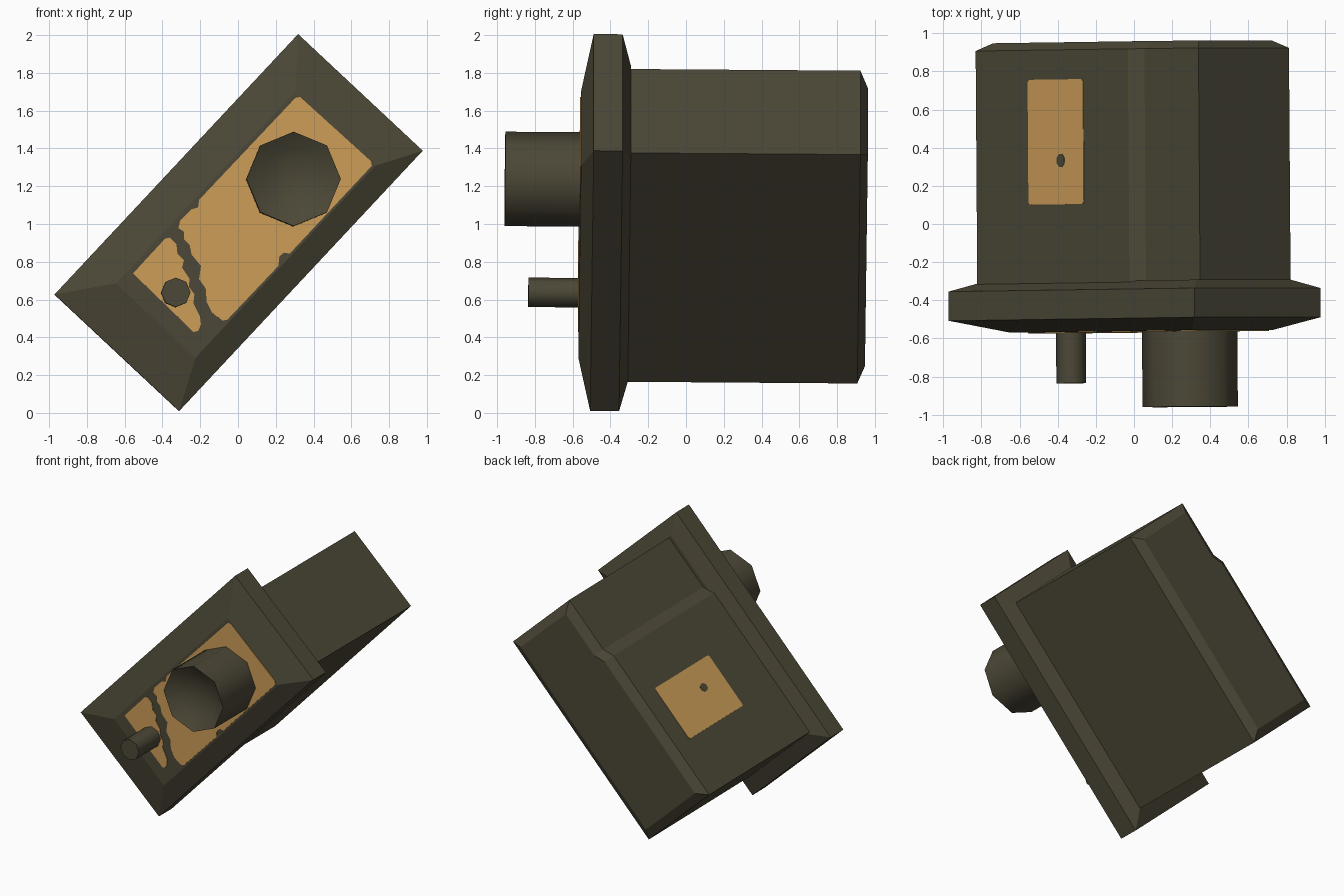
import bpy, bmesh, math
from mathutils import Vector

if "Cube" in bpy.data.objects:
    bpy.data.objects.remove(bpy.data.objects["Cube"])

# Tilted frame: U runs along the length, V across, W to the back
U = Vector((0.683, 0.010, 0.730))
V = Vector((-0.730, 0.0, 0.683))
W = Vector((-0.007, 1.0, -0.0073))
ORIGIN = Vector((0, 0, 1.004))


def place(u, v, w):
    return ORIGIN + U * u + V * v + W * w


def from_front(x, z):
    """Front-view grid reading to (u, v)."""
    x, z = x, z - 1.0
    return 0.683 * x + 0.73 * z, -0.73 * x + 0.683 * z


def material(name, rgb):
    m = bpy.data.materials.new(name)
    m.diffuse_color = (*rgb, 1)
    m.use_nodes = True
    m.node_tree.nodes["Principled BSDF"].inputs["Base Color"].default_value = m.diffuse_color
    return m


dark = material("dark_olive", (0.072, 0.064, 0.038))
amber = material("amber", (0.60, 0.335, 0.095))


def loft(name, rings, mat, smooth=None):
    """Skin a list of rings of (u, v, w) points and cap both ends."""
    bm = bmesh.new()
    loops = [[bm.verts.new(place(*p)) for p in ring] for ring in rings]
    n = len(loops[0])
    for a, b in zip(loops, loops[1:]):
        for i in range(n):
            j = (i + 1) % n
            bm.faces.new((a[i], a[j], b[j], b[i]))
    bm.faces.new(loops[0])
    bm.faces.new(loops[-1])
    bmesh.ops.recalc_face_normals(bm, faces=bm.faces)
    me = bpy.data.meshes.new(name)
    bm.to_mesh(me)
    bm.free()
    me.materials.append(mat)
    ob = bpy.data.objects.new(name, me)
    bpy.context.collection.objects.link(ob)
    if smooth:
        bpy.ops.object.select_all(action='DESELECT')
        ob.select_set(True)
        bpy.context.view_layer.objects.active = ob
        bpy.ops.object.shade_smooth_by_angle(angle=math.radians(smooth))
    return ob


def rect(u0, u1, v0, v1, w):
    return [(u0, v0, w), (u1, v0, w), (u1, v1, w), (u0, v1, w)]


def octagon(cu, cv, r, w, turn=-46.9):
    return [(cu + r * math.cos(math.radians(45 * i + turn)),
             cv + r * math.sin(math.radians(45 * i + turn)), w) for i in range(8)]


# Body with a stepped upper side and chamfered back
def body_ring(i, w):
    pts = [(-.83 + i, -.345 + i), (.83 - i, -.345 + i), (.83 - i, .305 - i),
           (.415, .305 - i), (.338, .352 - i), (-.83 + i, .352 - i)]
    return [(u, v, w) for u, v in pts]


loft("body", [body_ring(0, -.32), body_ring(0, .915), body_ring(.065, .955)], dark)

# Front flange, sloped on both sides
loft("flange", [rect(-.68, .712, -.322, .255, -.563),
                rect(-.944, .944, -.452, .452, -.498),
                rect(-.944, .944, -.452, .452, -.345),
                rect(-.83, .83, -.345, .33, -.30)], dark)

# Large barrel with a hollow dished end
cu, cv = from_front(0.288, 1.228)
loft("large_barrel", [octagon(cu, cv, r, w) for r, w in
                      ((.25, -.5), (.25, -.962), (.17, -.915), (.08, -.885))], dark, 60)

# Small peg
cu, cv = from_front(-0.335, 0.628)
loft("small_peg", [octagon(cu, cv, .078, w) for w in (-.5, -.83)], dark, 60)


# Amber painted areas on the front, split by a worn crack
def front_plate(name, pts):
    uv = [from_front(x, z) for x, z in pts]
    loft(name, [[(u, v, w) for u, v in uv] for w in (-.562, -.567)], amber)


front_plate("amber_panel_large", [
    (.30, 1.66), (.325, 1.665), (.70, 1.325), (.705, 1.30), (.27, .835), (.24, .84),
    (.215, .82), (.21, .77), (-.06, .485), (-.085, .48), (-.14, .52), (-.17, .58),
    (-.175, .65), (-.21, .70), (-.20, .77), (-.25, .83), (-.26, .88), (-.29, .91),
    (-.29, .95), (-.32, .97), (-.31, 1.01), (-.25, 1.07), (-.215, 1.08), (-.21, 1.12)])
front_plate("amber_panel_small", [
    (-.56, .73), (-.39, .915), (-.365, .92), (-.33, .885), (-.325, .835), (-.29, .80),
    (-.30, .76), (-.26, .70), (-.265, .66), (-.235, .62), (-.24, .57), (-.205, .50),
    (-.20, .46), (-.215, .425), (-.24, .42)])

# Amber patch with a dark spot on the upper side
def side_plate(name, outline, top, mat):
    loft(name, [[(u, v, w) for u, w in outline] for v in (.351, top)], mat)


c = .012
side_plate("amber_side_patch", [
    (-.43 + c, .105), (-.005 - c, .105), (-.005, .105 + c), (-.005, .76 - c),
    (-.005 - c, .76), (-.43 + c, .76), (-.43, .76 - c), (-.43, .105 + c)], .355, amber)
side_plate("side_spot", [(-.18 + .032 * math.cos(math.radians(45 * i + 22.5)),
                          .335 + .036 * math.sin(math.radians(45 * i + 22.5)))
                         for i in range(8)], .357, dark)
